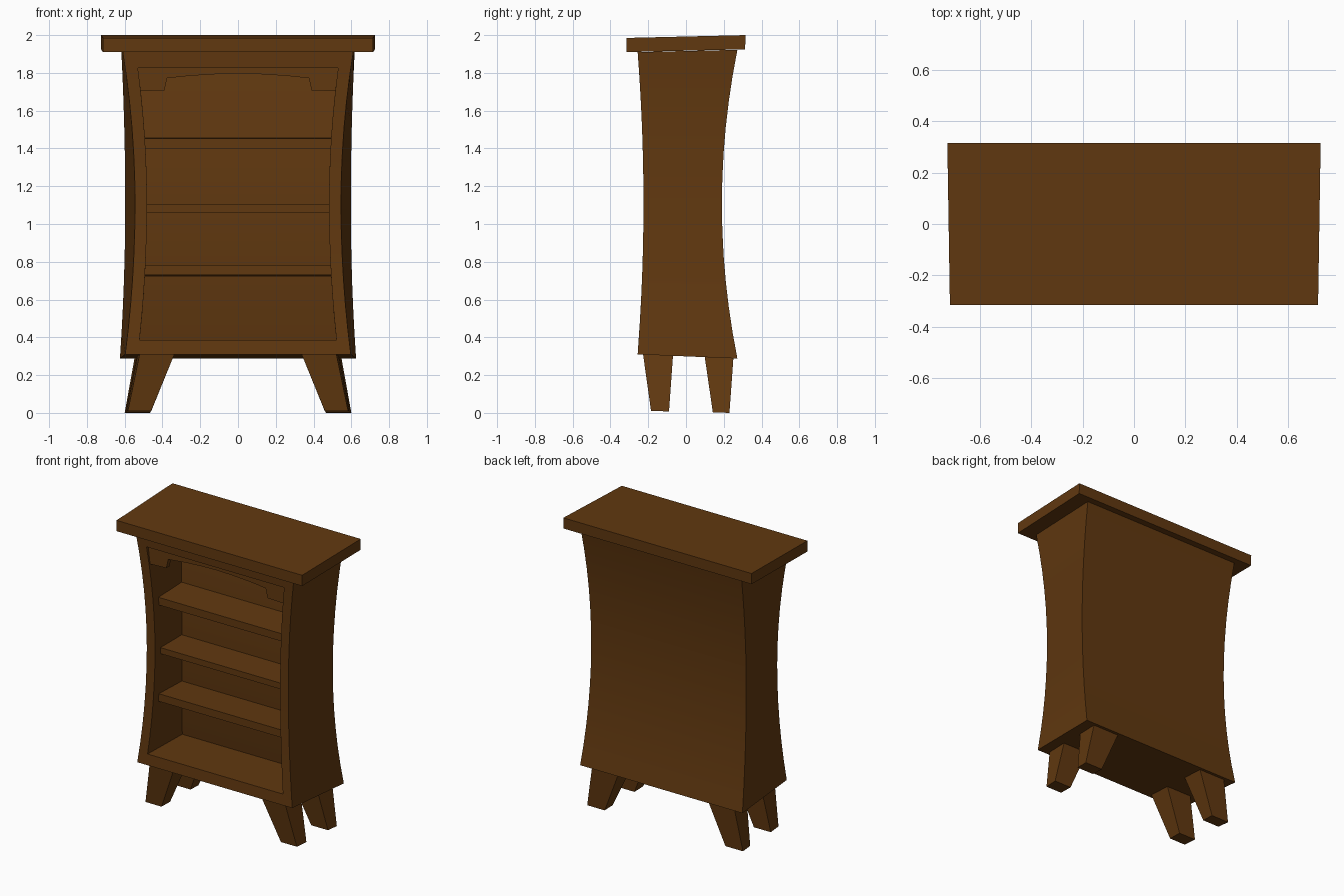
import bpy, bmesh

if "Cube" in bpy.data.objects:
    bpy.data.objects.remove(bpy.data.objects["Cube"])

wood = bpy.data.materials.new("dark brown wood")
wood.diffuse_color = (0.120, 0.040, 0.005, 1)
wood.use_nodes = True
wood.node_tree.nodes["Principled BSDF"].inputs["Base Color"].default_value = wood.diffuse_color


def finish(name, bm, smooth=False):
    bmesh.ops.recalc_face_normals(bm, faces=bm.faces)
    me = bpy.data.meshes.new(name)
    bm.to_mesh(me)
    bm.free()
    me.materials.append(wood)
    ob = bpy.data.objects.new(name, me)
    bpy.context.collection.objects.link(ob)
    if smooth:
        bpy.context.view_layer.objects.active = ob
        ob.select_set(True)
        bpy.ops.object.shade_smooth_by_angle(angle=0.5)
        ob.select_set(False)
    return ob


def box8(name, bottom, top):
    """Six-sided block from two four-point rings."""
    bm = bmesh.new()
    a = [bm.verts.new(p) for p in bottom]
    b = [bm.verts.new(p) for p in top]
    bm.faces.new(a)
    bm.faces.new(b)
    for i in range(4):
        j = (i + 1) % 4
        bm.faces.new((a[i], a[j], b[j], b[i]))
    return finish(name, bm)


# Waisted profiles, t = -1 at the bottom, 0 at the waist, 1 at the top
def front_y(t): return -0.225 - 0.031 * t * t
def back_y(t): return 0.19 + 0.082 * t * t
def front_x(t): return 0.545 + (0.065 if t > 0 else 0.052) * t * t
def back_x(t): return 0.597 + (0.021 if t > 0 else 0.028) * t * t
def hole_x(t): return 0.482 + (0.06 if t > 0 else 0.048) * t * t
def hole_back_y(t): return 0.07 + 0.075 * t * t


# Cabinet body with the front opening
N = 12
bm = bmesh.new()
outer, inner = [], []
for i in range(N + 1):
    t = -1 + 2 * i / N
    zf = 1.11 + 0.80 * t
    zb = 1.105 + 0.817 * t
    fx, bx, fy, by = front_x(t), back_x(t), front_y(t), back_y(t)
    outer.append([bm.verts.new(p) for p in
                  ((-fx, fy, zf), (-bx, by, zb), (bx, by, zb), (fx, fy, zf))])
    z = 1.105 + 0.72 * t
    s = (z - 1.11) / 0.80
    hx, hy, hb = hole_x(s), front_y(s), hole_back_y(s)
    zi = z + 0.008 * t
    inner.append([bm.verts.new(p) for p in
                  ((-hx, hy, z), (-hx, hb, zi), (hx, hb, zi), (hx, hy, z))])
for i in range(N):
    for rows in (outer, inner):
        a, b = rows[i], rows[i + 1]
        for k in range(3):
            bm.faces.new((a[k], a[k + 1], b[k + 1], b[k]))
    for k in (0, 3):
        bm.faces.new((outer[i][k], inner[i][k], inner[i + 1][k], outer[i + 1][k]))
for e in (0, N):
    bm.faces.new(outer[e])
    bm.faces.new(inner[e])
    bm.faces.new((outer[e][0], outer[e][3], inner[e][3], inner[e][0]))
finish("cabinet_body", bm, True)

# Top slab
box8("top_slab",
     [(-0.715, -0.315, 1.91), (0.715, -0.315, 1.91), (0.725, 0.313, 1.925), (-0.725, 0.313, 1.925)],
     [(-0.715, -0.315, 1.985), (0.715, -0.315, 1.985), (0.725, 0.315, 2.0), (-0.725, 0.315, 2.0)])

# Shelves: front bottom, front top, rise towards the back
for name, z0, z1, rise in (("upper_shelf", 1.40, 1.453, 0.009),
                           ("middle_shelf", 1.062, 1.104, 0.0),
                           ("lower_shelf", 0.73, 0.783, -0.009)):
    t = ((z0 + z1) / 2 - 1.11) / 0.80
    x, y0, y1 = hole_x(t) + 0.006, front_y(t) + 0.06, hole_back_y(t) + 0.01

    def ring(z):
        return [(-x, y0, z), (x, y0, z), (x, y1, z + rise), (-x, y1, z + rise)]
    box8(name, ring(z0), ring(z1))

# Arched valance under the top of the opening
half = [(-0.53, 1.83), (-0.518, 1.703), (-0.39, 1.708), (-0.375, 1.772),
        (-0.25, 1.785), (-0.12, 1.793)]
outline = half + [(0, 1.796)] + [(-x, z) for x, z in reversed(half)]
bm = bmesh.new()
face = bm.faces.new([bm.verts.new((x, -0.232, z)) for x, z in outline])
ext = bmesh.ops.extrude_face_region(bm, geom=[face], use_keep_orig=True)
for v in ext["geom"]:
    if isinstance(v, bmesh.types.BMVert):
        v.co.y += 0.035
finish("arched_valance", bm)

# Splayed tapered legs, mirrored left and right
for s, side in ((-1, "left"), (1, "right")):
    box8("front_leg_" + side,
         [(s * 0.46, -0.185, 0.01), (s * 0.583, -0.185, 0.01),
          (s * 0.59, -0.09, 0.008), (s * 0.46, -0.09, 0.008)],
         [(s * 0.335, -0.228, 0.315), (s * 0.52, -0.228, 0.315),
          (s * 0.53, -0.068, 0.315), (s * 0.335, -0.068, 0.315)])
    box8("back_leg_" + side,
         [(s * 0.465, 0.142, 0.003), (s * 0.594, 0.142, 0.003),
          (s * 0.60, 0.23, 0.0), (s * 0.465, 0.23, 0.0)],
         [(s * 0.34, 0.098, 0.305), (s * 0.535, 0.098, 0.305),
          (s * 0.545, 0.252, 0.305), (s * 0.34, 0.252, 0.305)])
